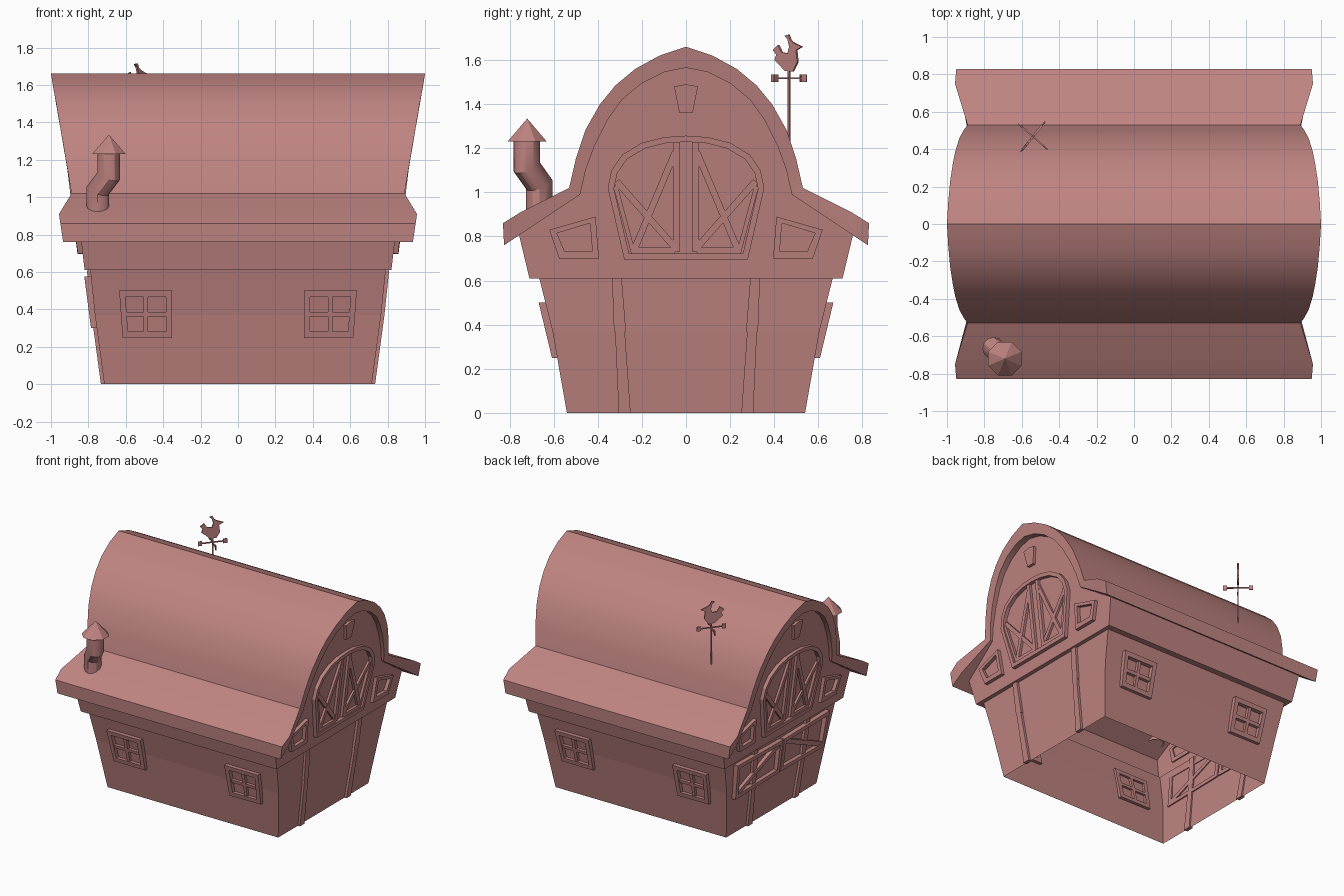
import bpy, bmesh, math
from mathutils import Vector, Matrix

if "Cube" in bpy.data.objects:
    bpy.data.objects.remove(bpy.data.objects["Cube"])

mat = bpy.data.materials.new("barn_red")
mat.diffuse_color = (0.52, 0.23, 0.22, 1)
mat.use_nodes = True
mat.node_tree.nodes["Principled BSDF"].inputs["Base Color"].default_value = mat.diffuse_color


def finish(bm, name, smooth=False):
    bmesh.ops.recalc_face_normals(bm, faces=bm.faces)
    me = bpy.data.meshes.new(name)
    bm.to_mesh(me)
    bm.free()
    ob = bpy.data.objects.new(name, me)
    bpy.context.collection.objects.link(ob)
    me.materials.append(mat)
    if smooth:
        bpy.ops.object.select_all(action='DESELECT')
        ob.select_set(True)
        bpy.context.view_layer.objects.active = ob
        bpy.ops.object.shade_smooth_by_angle(angle=math.radians(30))
    return ob


def plate(bm, pts, to3d, lo, hi):
    """Solid plate from a 2D outline, between depths lo and hi off a wall."""
    a = [bm.verts.new(to3d(u, z, lo)) for u, z in pts]
    b = [bm.verts.new(to3d(u, z, hi)) for u, z in pts]
    bm.faces.new(a)
    bm.faces.new(b)
    for i in range(len(pts)):
        j = (i + 1) % len(pts)
        bm.faces.new((a[i], a[j], b[j], b[i]))


def bar(bm, p, q, w, to3d, lo, hi):
    p, q = Vector(p), Vector(q)
    d = (q - p).normalized() * w / 2
    n = Vector((-d.y, d.x))
    plate(bm, [p + n, q + n, q - n, p - n], to3d, lo, hi)


def frame(bm, outer, inner, to3d, lo, hi):
    """Ring-shaped trim between two matching outlines."""
    rings = [[bm.verts.new(to3d(u, z, d)) for u, z in pts]
             for pts, d in ((outer, lo), (outer, hi), (inner, hi), (inner, lo))]
    for k in range(4):
        r, s = rings[k], rings[(k + 1) % 4]
        for i in range(len(r)):
            j = (i + 1) % len(r)
            bm.faces.new((r[i], r[j], s[j], s[i]))


def shrink(pts, m):
    us, zs = [p[0] for p in pts], [p[1] for p in pts]
    cu, cz = (max(us) + min(us)) / 2, (max(zs) + min(zs)) / 2
    fu, fz = 1 - 2 * m / (max(us) - min(us)), 1 - 2 * m / (max(zs) - min(zs))
    return [(cu + (u - cu) * fu, cz + (z - cz) * fz) for u, z in pts]


# wall slopes
def gable_x(z):
    return 0.82 + (z - 0.61) * 0.12


def lower_x(z):
    return 0.715 + z * 0.135 if z < 0.37 else 0.765 + (z - 0.37) * 0.105


def on_gable(s):
    return lambda y, z, d: (s * (gable_x(z) + d), y, z)


def on_end(s):
    return lambda y, z, d: (s * (lower_x(z) + d), y, z)


def on_side(s):
    return lambda x, z, d: (x, s * (0.58 + (z - 0.25) * 0.24 + d), z)


# roof: (y, z, half length) for the upper and under surfaces
top = [(0, 1.66, 1.0), (.12, 1.62, .993), (.23, 1.56, .983), (.32, 1.485, .969),
       (.39, 1.40, .955), (.455, 1.285, .935), (.5, 1.15, .912), (.53, 1.02, .89),
       (.75, .91, .957), (.83, .86, .95)]
under = [(0, 1.565, .984), (.1, 1.545, .98), (.2, 1.495, .972), (.29, 1.42, .959),
         (.355, 1.33, .943), (.415, 1.21, .923), (.455, 1.1, .904), (.48, .99, .885),
         (.73, .823, .935), (.825, .76, .935)]


def both(pts):
    return [(-y, z, x) for y, z, x in pts[:0:-1]] + pts


bm = bmesh.new()
T, U = both(top), both(under)
V = [[[bm.verts.new((s * x, y, z)) for y, z, x in P] for P in (T, U)] for s in (-1, 1)]
for i in range(len(T) - 1):
    for k in (0, 1):
        bm.faces.new((V[0][k][i], V[0][k][i + 1], V[1][k][i + 1], V[1][k][i]))
        bm.faces.new((V[k][0][i], V[k][0][i + 1], V[k][1][i + 1], V[k][1][i]))
for i in (0, -1):
    bm.faces.new((V[0][0][i], V[1][0][i], V[1][1][i], V[0][1][i]))
finish(bm, "roof", True)

# lower walls (open underneath) with ledge below the upper storey
bm = bmesh.new()
rings = []
for x, y, z in ((.715, .54, 0), (.765, .605, .37), (.79, .665, .61), (.82, .71, .61)):
    rings.append([bm.verts.new((a * x, b * y, z)) for a, b in ((-1, -1), (1, -1), (1, 1), (-1, 1))])
for r, s in zip(rings, rings[1:]):
    for i in range(4):
        j = (i + 1) % 4
        bm.faces.new((r[i], r[j], s[j], s[i]))
finish(bm, "lower_walls")

# upper walls: two leaning gables joined by the side walls
bm = bmesh.new()
half = [(.71, .61), (.757, .806)] + [(y, z) for y, z, x in under[7:0:-1]]
outline = half + [(0, 1.565)] + [(-y, z) for y, z in half[::-1]]
ends = [[bm.verts.new((s * gable_x(z), y, z)) for y, z in outline] for s in (-1, 1)]
for e in ends:
    bm.faces.new(e)
for i, j in ((0, 1), (-1, -2)):
    bm.faces.new((ends[0][i], ends[0][j], ends[1][j], ends[1][i]))
finish(bm, "upper_walls")

# four-pane windows on front and back
for s, side in ((-1, "front"), (1, "back")):
    for m in (-1, 1):
        bm = bmesh.new()
        f = on_side(s)
        o = [(m * u, z) for u, z in ((.635, .5), (.352, .5), (.352, .248), (.617, .25))]
        frame(bm, o, shrink(o, .033), f, -.02, .028)
        bar(bm, (m * .492, .27), (m * .494, .48), .024, f, -.02, .02)
        bar(bm, (m * .37, .374), (m * .615, .374), .024, f, -.02, .02)
        finish(bm, f"{side}_window")

# gable ends: loft doors, small windows, vent, posts
arch = [(.28, .695), (.355, 1.02), (.338, 1.10), (.29, 1.17), (.2, 1.225), (.1, 1.25)]
arch = arch + [(0, 1.257)] + [(-y, z) for y, z in arch[::-1]]
for s, side in ((-1, "left"), (1, "right")):
    f = on_gable(s)
    bm = bmesh.new()
    inner = shrink(arch, .028)
    frame(bm, arch, inner, f, -.01, .028)
    for m in (-1, 1):
        def b(p, q, w, d):
            bar(bm, (m * p[0], p[1]), (m * q[0], q[1]), w, f, -.01, d)
        b((.045, .73), (.045, 1.23), .03, .02)
        b((.05, .735), (.25, .735), .03, .02)
        b((.05, 1.18), (.235, .74), .03, .018)
        b((.315, 1.05), (.05, .75), .03, .016)
        b((.24, .73), (.32, 1.03), .02, .02)
    finish(bm, f"{side}_loft_door")

    for m in (-1, 1):
        bm = bmesh.new()
        o = [(m * u, z) for u, z in ((.62, .83), (.41, .89), (.395, .70), (.575, .70))]
        i = [(m * u, z) for u, z in ((.585, .815), (.435, .86), (.425, .735), (.55, .732))]
        frame(bm, o, i, f, -.01, .026)
        finish(bm, f"{side}_gable_window")

        bm = bmesh.new()
        g = on_end(s)
        for z0, z1 in ((0, .37), (.37, .609)):
            c0, c1 = .278 + z0 * .058, .278 + z1 * .058
            plate(bm, [(m * (c0 - .027), z0), (m * (c0 + .027), z0),
                       (m * (c1 + .022), z1), (m * (c1 - .022), z1)], g, -.01, .018)
        finish(bm, f"{side}_post")

    bm = bmesh.new()
    plate(bm, [(-.03, 1.36), (.03, 1.36), (.054, 1.48), (0, 1.49), (-.054, 1.48)], f, -.01, .02)
    finish(bm, f"{side}_vent")

# braced hatch across the left end
for m in (-1, 1):
    bm = bmesh.new()
    f = lambda y, z, d: (-(.756 + (z - .3) * .13 + d), y, z)
    o = [(m * u, z) for u, z in ((.005, .31), (.53, .30), (.55, .575), (.005, .565))]
    frame(bm, o, shrink(o, .032), f, -.01, .03)
    bar(bm, (m * .5, .33), (m * .03, .54), .035, f, -.01, .024)
    finish(bm, "left_hatch")

# crooked stove pipe: round rings swept along a jog
bm = bmesh.new()
N, prev = 12, None
for x, y, z0, tilt in ((-.75, -.665, .86, 0), (-.75, -.665, 1.035, .04),
                       (-.69, -.722, 1.115, .04), (-.69, -.722, 1.24, 0)):
    ring = []
    for i in range(N):
        a = 2 * math.pi * i / N
        c, n = math.cos(a), math.sin(a)
        ring.append(bm.verts.new((x + .06 * c, y + .06 * n, z0 + tilt * .5 * (n - c))))
    if prev:
        for i in range(N):
            j = (i + 1) % N
            bm.faces.new((prev[i], prev[j], ring[j], ring[i]))
    prev = ring
bm.faces.new(prev)
finish(bm, "stove_pipe", True)

bm = bmesh.new()
bmesh.ops.create_cone(bm, cap_ends=True, segments=8, radius1=.097, radius2=0, depth=.105,
                      matrix=Matrix.Translation((-.69, -.72, 1.282)) @ Matrix.Rotation(math.pi / 8, 4, 'Z'))
finish(bm, "pipe_cap")

# weather vane
cx, cy = -.54, .467


def along(ux, uy):
    return lambda u, z, d: (cx + u * ux - d * uy, cy + u * uy + d * ux, z)


bm = bmesh.new()
v = along(.63, .777)
bar(bm, (0, 1.22), (0, 1.57), .009, v, -.0045, .0045)
for f in (v, along(-.75, .66)):
    bar(bm, (-.1, 1.517), (.1, 1.517), .008, f, -.004, .004)
    for u in (-.09, .09):
        bar(bm, (u - .014, 1.517), (u + .014, 1.517), .034, f, -.003, .003)
finish(bm, "vane_post_and_arms")

bm = bmesh.new()
bird = [(-.022, 1.71), (0, 1.715), (.012, 1.69), (.03, 1.678), (.078, 1.66), (.045, 1.645),
        (.052, 1.59), (.025, 1.548), (-.02, 1.55), (-.055, 1.58), (-.08, 1.60), (-.07, 1.625),
        (-.09, 1.645), (-.06, 1.668), (-.04, 1.635), (-.005, 1.63), (.005, 1.66), (-.005, 1.695)]
plate(bm, bird, v, -.006, .006)
finish(bm, "vane_rooster")
